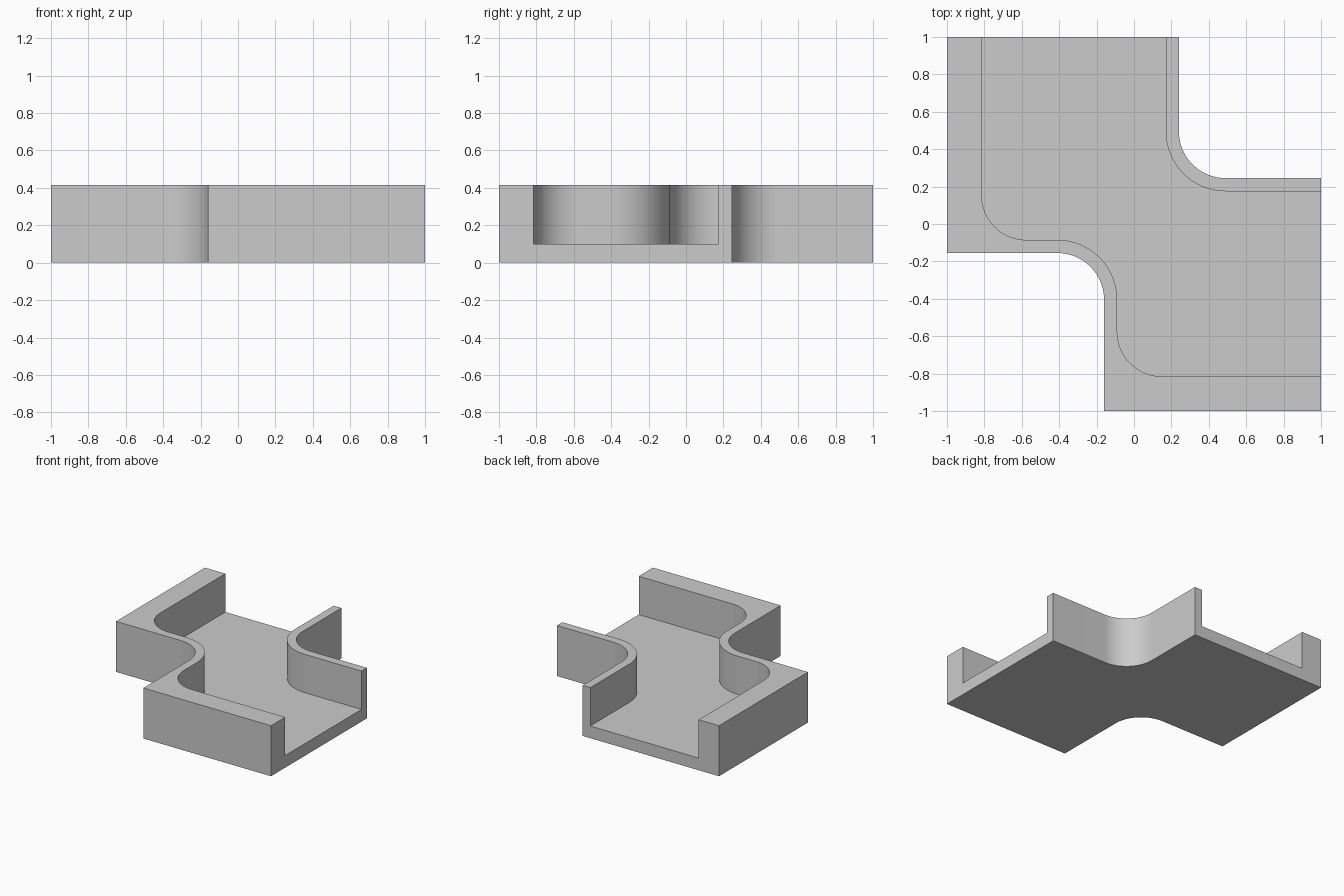
import bpy, bmesh, math
from mathutils import Vector

cube = bpy.data.objects.get("Cube")
if cube:
    bpy.data.objects.remove(cube, do_unlink=True)

BASE_H, FLOOR_Z = 0.415, 0.10
OUTER_R, CORNER_R, BEND_R = 0.25, 0.24, 0.32
STEPS = 20

grey = bpy.data.materials.new("light grey")
grey.use_nodes = True
colour = (0.6, 0.6, 0.6, 1)
grey.diffuse_color = colour
grey.node_tree.nodes["Principled BSDF"].inputs["Base Color"].default_value = colour


def rounded_outline(corners):
    """Outline of right-angled corners (x, y, radius), rounded where radius > 0."""
    points = []
    for i, (x, y, r) in enumerate(corners):
        p = Vector((x, y))
        if r == 0:
            points.append(p)
            continue
        before = (Vector(corners[i - 1][:2]) - p).normalized() * r
        after = (Vector(corners[(i + 1) % len(corners)][:2]) - p).normalized() * r
        centre = p + before + after
        for k in range(STEPS + 1):
            a = math.pi / 2 * k / STEPS
            points.append(centre - after * math.cos(a) - before * math.sin(a))
    return points


def prism(name, corners, z0, z1):
    """Upright prism over a rounded outline."""
    bm = bmesh.new()
    face = bm.faces.new([bm.verts.new((p.x, p.y, z0)) for p in rounded_outline(corners)])
    grown = bmesh.ops.extrude_face_region(bm, geom=[face])["geom"]
    top = [v for v in grown if isinstance(v, bmesh.types.BMVert)]
    bmesh.ops.translate(bm, verts=top, vec=(0, 0, z1 - z0))
    bmesh.ops.recalc_face_normals(bm, faces=bm.faces)
    mesh = bpy.data.meshes.new(name)
    bm.to_mesh(mesh)
    bm.free()
    mesh.materials.append(grey)
    obj = bpy.data.objects.new(name, mesh)
    bpy.context.collection.objects.link(obj)
    return obj


# Solid body with two rounded inside corners
body = prism("channel_body", [
    (-1, 1, 0), (-1, -0.155, 0), (-0.16, -0.155, OUTER_R), (-0.16, -1, 0),
    (1, -1, 0), (1, 0.245, 0), (0.24, 0.245, OUTER_R), (0.24, 1, 0)], 0, BASE_H)

# Winding channel, open at the top, the back and the left end
cutter = prism("channel_cutter", [
    (-0.815, 1.2, 0), (-0.815, -0.085, CORNER_R), (-0.09, -0.085, BEND_R),
    (-0.09, -0.815, CORNER_R), (1.2, -0.815, 0), (1.2, 0.175, 0),
    (0.17, 0.175, BEND_R), (0.17, 1.2, 0)], FLOOR_Z, BASE_H + 0.2)
cutter.hide_render = True

# Cut the channel and drop the cutter
cut = body.modifiers.new("channel", 'BOOLEAN')
cut.operation = 'DIFFERENCE'
cut.solver = 'EXACT'
cut.object = cutter
bpy.ops.object.select_all(action='DESELECT')
body.select_set(True)
bpy.context.view_layer.objects.active = body
bpy.ops.object.modifier_apply(modifier=cut.name)
bpy.data.objects.remove(cutter, do_unlink=True)

bpy.ops.object.shade_smooth_by_angle(angle=math.radians(30))
